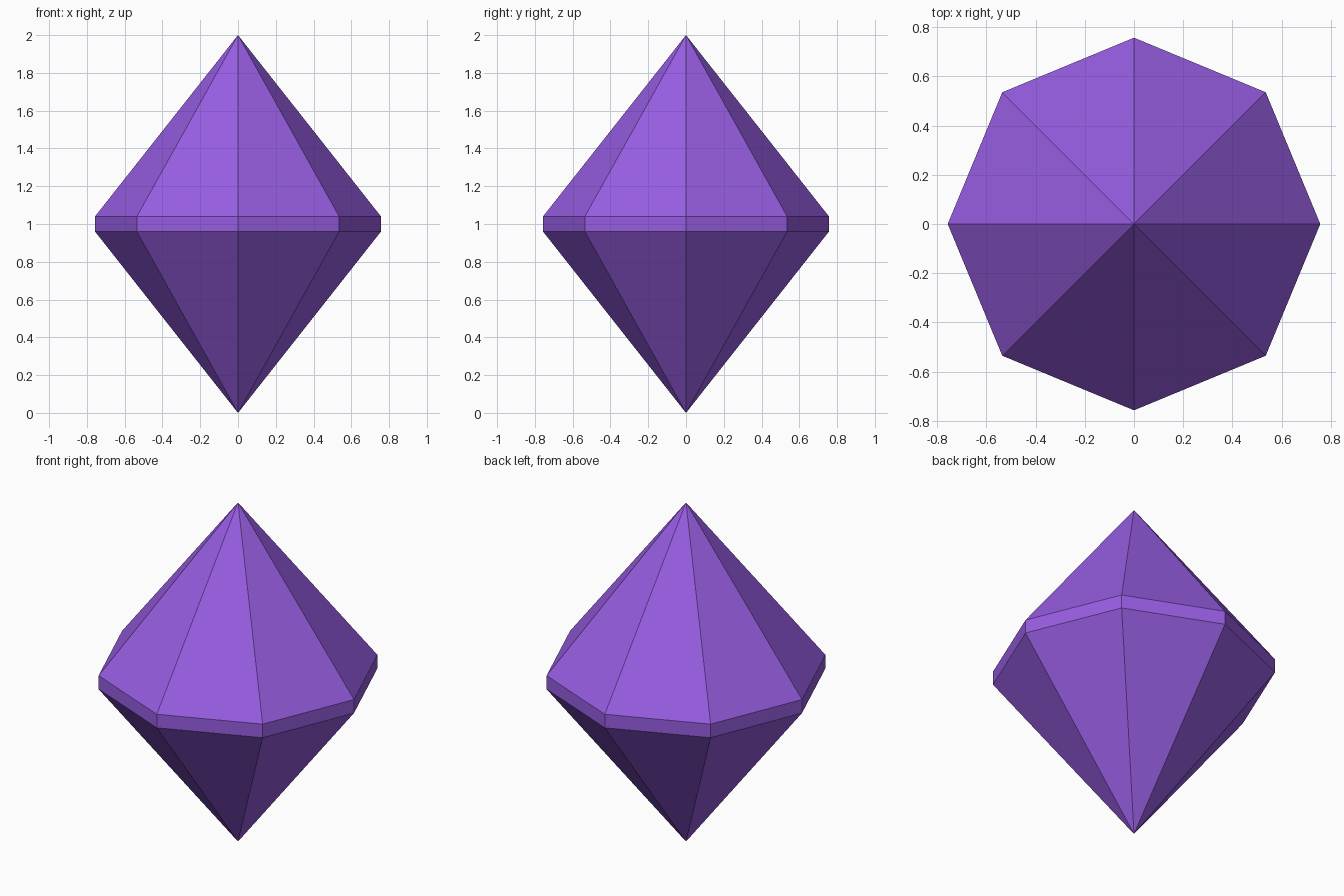
import bpy
import bmesh
from math import cos, sin, tau

cube = bpy.data.objects.get("Cube")
if cube:
    bpy.data.objects.remove(cube, do_unlink=True)

SIDES = 8
RADIUS = 0.757
GIRDLE_LOW, GIRDLE_HIGH, HEIGHT = 0.96, 1.04, 2.0

# Purple crystal material
purple = bpy.data.materials.new("purple")
purple.use_nodes = True
color = (0.31, 0.11, 0.76, 1)
purple.diffuse_color = color
purple.node_tree.nodes["Principled BSDF"].inputs["Base Color"].default_value = color

bm = bmesh.new()


def ring(z):
    return [bm.verts.new((RADIUS * cos(tau * i / SIDES), RADIUS * sin(tau * i / SIDES), z))
            for i in range(SIDES)]


# Two points joined to a narrow octagonal girdle
bottom = bm.verts.new((0, 0, 0))
low, high = ring(GIRDLE_LOW), ring(GIRDLE_HIGH)
top = bm.verts.new((0, 0, HEIGHT))
for i in range(SIDES):
    j = (i + 1) % SIDES
    bm.faces.new((bottom, low[j], low[i]))
    bm.faces.new((low[i], low[j], high[j], high[i]))
    bm.faces.new((high[i], high[j], top))

# Flat shaded crystal
mesh = bpy.data.meshes.new("crystal")
bm.to_mesh(mesh)
bm.free()
mesh.materials.append(purple)
crystal = bpy.data.objects.new("crystal", mesh)
bpy.context.collection.objects.link(crystal)
